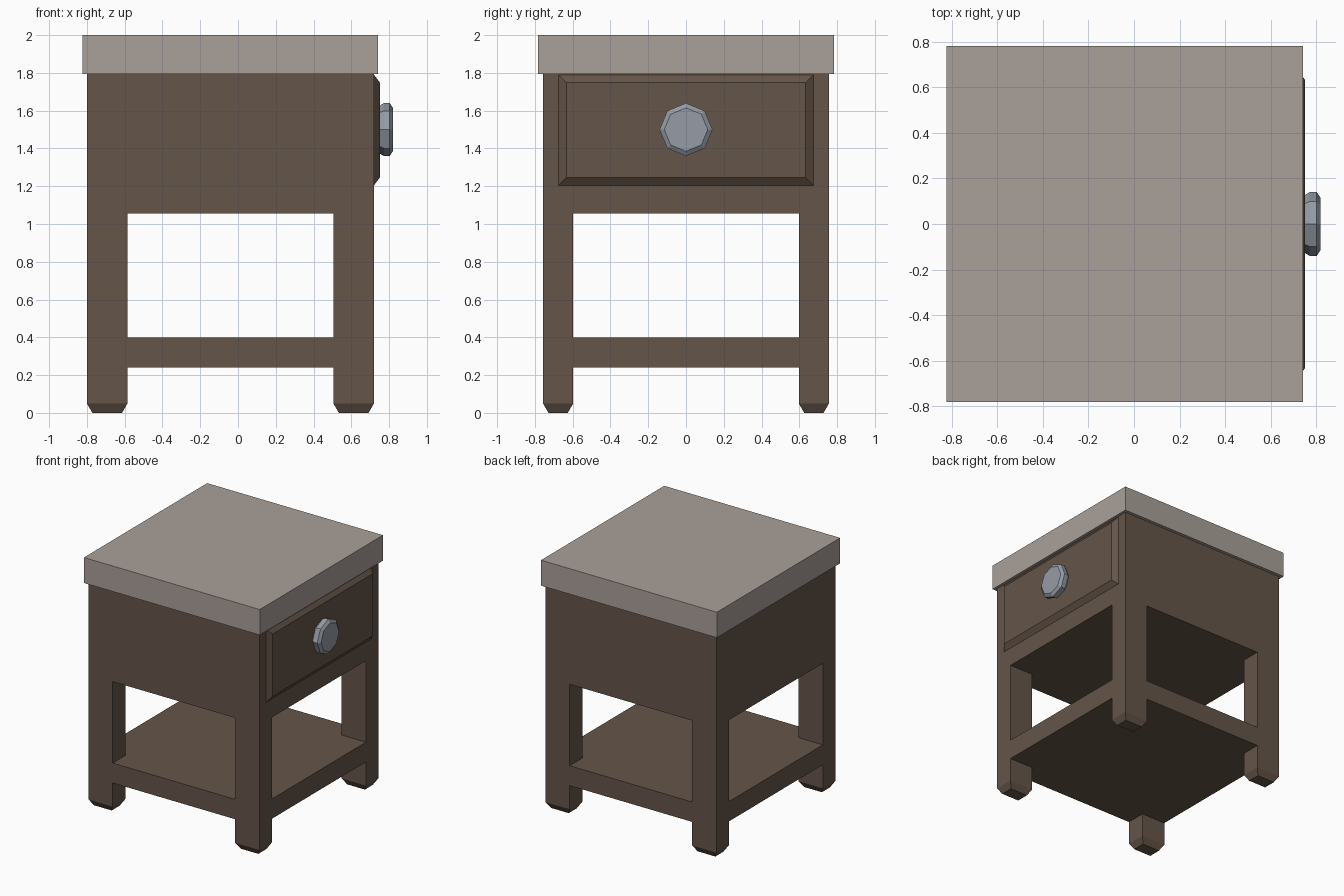
import bpy, bmesh
from math import sin, cos, pi

if "Cube" in bpy.data.objects:
    bpy.data.objects.remove(bpy.data.objects["Cube"])


def material(name, rgb):
    m = bpy.data.materials.new(name)
    m.diffuse_color = (*rgb, 1)
    m.use_nodes = True
    m.node_tree.nodes["Principled BSDF"].inputs["Base Color"].default_value = m.diffuse_color
    return m


WOOD = material("dark_wood", (0.13, 0.09, 0.067))
STONE = material("pale_top", (0.40, 0.35, 0.32))
METAL = material("knob_metal", (0.30, 0.33, 0.38))


def loft(name, rings, mat):
    """Skin a closed solid through matching rings of points."""
    bm = bmesh.new()
    loops = [[bm.verts.new(p) for p in ring] for ring in rings]
    n = len(loops[0])
    for a, b in zip(loops, loops[1:]):
        for i in range(n):
            j = (i + 1) % n
            bm.faces.new((a[i], a[j], b[j], b[i]))
    bm.faces.new(loops[0][::-1])
    bm.faces.new(loops[-1])
    bmesh.ops.recalc_face_normals(bm, faces=bm.faces)
    me = bpy.data.meshes.new(name)
    bm.to_mesh(me)
    bm.free()
    me.materials.append(mat)
    ob = bpy.data.objects.new(name, me)
    bpy.context.collection.objects.link(ob)
    return ob


def rect(x0, x1, y0, y1, z, inset=0):
    x0, x1, y0, y1 = x0 + inset, x1 - inset, y0 + inset, y1 - inset
    return [(x0, y0, z), (x1, y0, z), (x1, y1, z), (x0, y1, z)]


def box(name, x0, x1, y0, y1, z0, z1, mat):
    return loft(name, [rect(x0, x1, y0, y1, z) for z in (z0, z1)], mat)


# Shared footprint: outer edges and leg thickness
X0, X1, Y = -0.80, 0.72, 0.757
LX, LY = 0.215, 0.16
BODY_Z, TOP_Z = 1.055, 1.795

# Table top and drawer case
box("table_top", -0.823, 0.742, -0.783, 0.783, TOP_Z, 2.0, STONE)
box("drawer_case", X0, X1, -Y, Y, BODY_Z, TOP_Z, WOOD)

# Legs with tapered feet
for xn, xa in (("left", X0), ("right", X1 - LX)):
    for yn, ya in (("front", -Y), ("back", Y - LY)):
        area = (xa, xa + LX, ya, ya + LY)
        loft(f"{yn}_{xn}_leg", [rect(*area, 0, 0.029), rect(*area, 0.05),
                                rect(*area, BODY_Z)], WOOD)

# Lower shelf, notched around the legs and flush with them
a, b, c = X0 + LX, X1 - LX, Y - LY
outline = [(a, -Y), (b, -Y), (b, -c), (X1, -c), (X1, c), (b, c),
           (b, Y), (a, Y), (a, c), (X0, c), (X0, -c), (a, -c)]
loft("lower_shelf", [[(x, y, z) for x, y in outline] for z in (0.24, 0.40)], WOOD)


# Drawer front with bevelled border
def panel(x, inset):
    return [(x, y, z) for x, y, z in
            ((x, -0.675 + inset, 1.205 + inset), (x, 0.675 - inset, 1.205 + inset),
             (x, 0.675 - inset, 1.79 - inset), (x, -0.675 + inset, 1.79 - inset))]


loft("drawer_front", [panel(X1, 0), panel(0.752, 0.042)], WOOD)

# Eight-sided knob
knob = [(0.752, 0.128), (0.772, 0.14), (0.803, 0.14), (0.82, 0.115)]
loft("drawer_knob", [[(x, r * cos(i * pi / 4), 1.5 + r * sin(i * pi / 4))
                      for i in range(8)] for x, r in knob], METAL)
